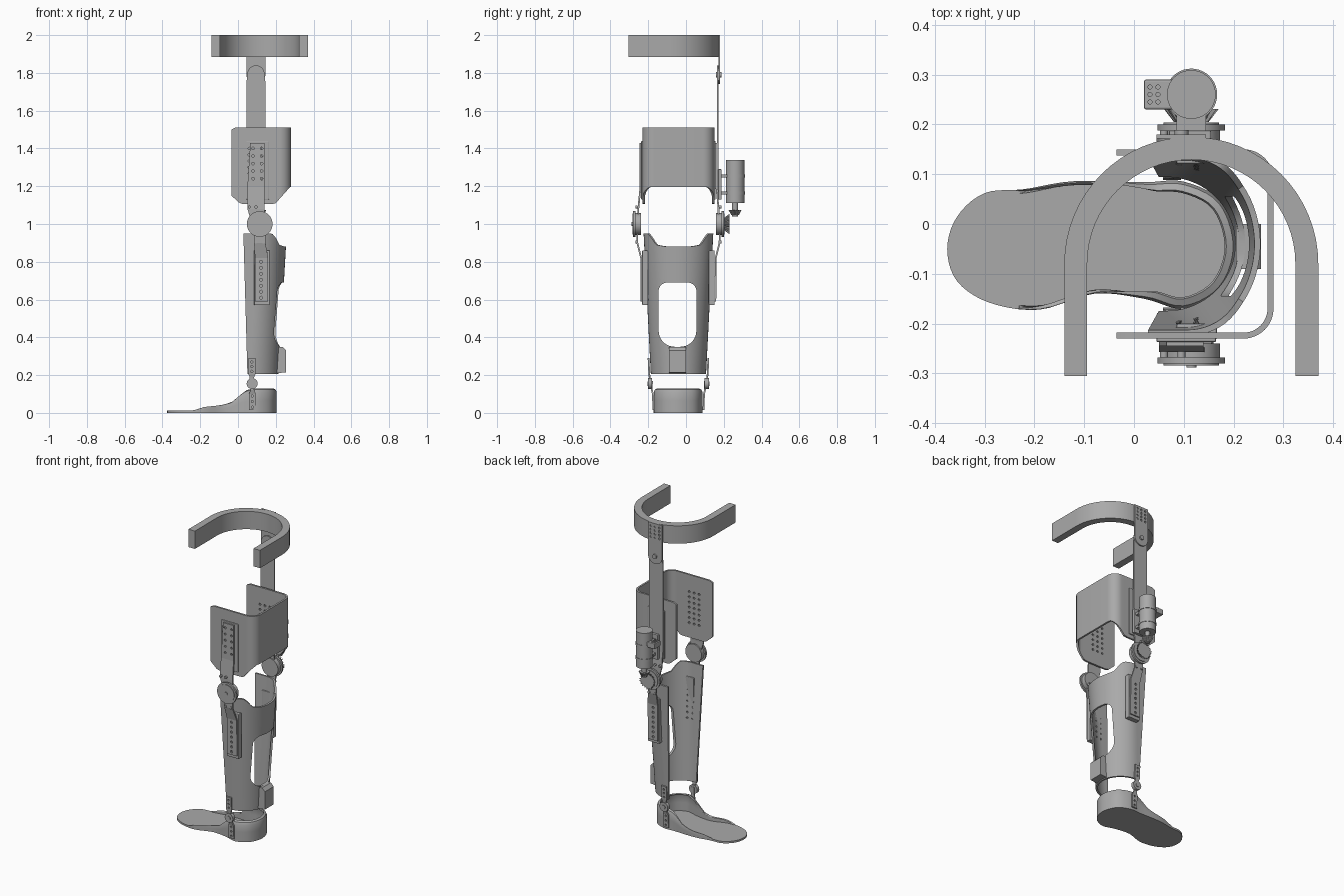
import bpy, bmesh, math
from mathutils import Vector, Matrix

if "Cube" in bpy.data.objects:
    bpy.data.objects.remove(bpy.data.objects["Cube"])

GREY = (0.4, 0.4, 0.4, 1)
grey = bpy.data.materials.new("plain grey")
grey.use_nodes = True
grey.diffuse_color = GREY
grey.node_tree.nodes["Principled BSDF"].inputs["Base Color"].default_value = GREY
MID = -0.04      # y of the leg's middle plane
KNEE_X = 0.115


def finish(name, bm):
    bmesh.ops.recalc_face_normals(bm, faces=bm.faces)
    return link(name, bm)


def link(name, bm):
    me = bpy.data.meshes.new(name)
    bm.to_mesh(me)
    bm.free()
    me.materials.append(grey)
    ob = bpy.data.objects.new(name, me)
    bpy.context.collection.objects.link(ob)
    return ob


def apply(ob, kind, **props):
    mod = ob.modifiers.new(kind, kind)
    for key, value in props.items():
        setattr(mod, key, value)
    select(ob)
    bpy.ops.object.modifier_apply(modifier=mod.name)


def select(ob):
    for o in bpy.context.selected_objects:
        o.select_set(False)
    ob.select_set(True)
    bpy.context.view_layer.objects.active = ob


def smooth(ob):
    select(ob)
    bpy.ops.object.shade_smooth_by_angle(angle=math.radians(35))
    return ob


def cut(ob, cutter):
    apply(ob, 'BOOLEAN', object=cutter, operation='DIFFERENCE', solver='EXACT')
    bpy.data.objects.remove(cutter)


def drill(ob, xs, z0, z1, count, r=0.007):
    bm = bmesh.new()
    for x in xs:
        for i in range(count):
            z = z0 + (z1 - z0) * i / max(count - 1, 1)
            m = Matrix.Translation((x, 0, z)) @ Matrix.Rotation(math.pi / 2, 4, 'X')
            bmesh.ops.create_cone(bm, cap_ends=True, segments=10, radius1=r,
                                  radius2=r, depth=1, matrix=m)
    cut(ob, finish("drill", bm))


def prism(name, pts, axis, a, b):
    """Extrude a 2D outline from a to b along an axis."""
    place = {'x': lambda p: (a, *p), 'y': lambda p: (p[0], a, p[1]), 'z': lambda p: (*p, a)}[axis]
    bm = bmesh.new()
    face = bm.faces.new([bm.verts.new(place(p)) for p in pts])
    new = bmesh.ops.extrude_face_region(bm, geom=[face])["geom"]
    move = Vector([(b - a) * (k == axis) for k in "xyz"])
    bmesh.ops.translate(bm, verts=[v for v in new if isinstance(v, bmesh.types.BMVert)], vec=move)
    return finish(name, bm)


def box(name, x, y, z, bevel=0.0):
    ob = prism(name, [(x[0], y[0]), (x[1], y[0]), (x[1], y[1]), (x[0], y[1])], 'z', *z)
    if bevel:
        apply(ob, 'BEVEL', width=bevel, segments=2)
    return ob


def cyl(name, at, axis, r1, depth, r2=None, teeth=0):
    """Cylinder, cone or toothed wheel centred at a point."""
    turn = Matrix.Rotation(math.pi / 2, 4, 'X') if axis == 'y' else Matrix()
    bm = bmesh.new()
    res = bmesh.ops.create_cone(bm, cap_ends=True, segments=teeth * 4 or 40, radius1=r1,
                                radius2=r1 if r2 is None else r2, depth=depth)
    for v in res["verts"]:
        if teeth and math.atan2(v.co.y, v.co.x) * teeth % math.tau > math.pi:
            v.co.xy *= 0.82
    bm.transform(Matrix.Translation(at) @ turn)
    return smooth(finish(name, bm))


def sheet(name, rows, thick):
    """Skin a grid of points and thicken it inward."""
    bm = bmesh.new()
    grid = [[bm.verts.new(p) for p in row] for row in rows]
    for a, b in zip(grid, grid[1:]):
        for i in range(len(a) - 1):
            bm.faces.new((a[i], a[i + 1], b[i + 1], b[i]))
    ob = link(name, bm)
    apply(ob, 'SOLIDIFY', thickness=thick, offset=-1)
    return ob


def strap(name, stations, side, thick=0.009):
    """Bent metal strip: stations are (z, distance from middle, x min, x max)."""
    rows = [[(x, MID + side * d, z) for x in ((x0, x1) if side < 0 else (x1, x0))]
            for z, d, x0, x1 in stations]
    return sheet(name, rows, thick)


def table(x, pts):
    if x <= pts[0][0]:
        return pts[0][1]
    for (a, fa), (b, fb) in zip(pts, pts[1:]):
        if x <= b:
            return fa + (fb - fa) * (x - a) / (b - a)
    return pts[-1][1]


def u_path(x0, x1, hw, rx, ry, n=12):
    """U-shaped plan, open toward -x, centred on y = 0."""
    side = [(x0 + (x1 - rx - x0) * i / n, -hw) for i in range(n)]
    arc = [(x1 - rx + rx * math.sin(t), -hw + ry - ry * math.cos(t))
           for t in (math.pi / 2 * i / n for i in range(n + 1))]
    half = side + arc
    back = [(x, -y) for x, y in reversed(half)]
    return half + (back[1:] if abs(half[-1][1]) < 1e-6 else back)


def shell(name, path_at, low, high, thick, rows=14):
    base = path_at(high[0][1])
    out = []
    for j in range(rows + 1):
        row = []
        for i, (x, _) in enumerate(base):
            a, b = table(x, low), table(x, high)
            z = a + (b - a) * j / rows
            px, py = path_at(z)[i]
            row.append((px, py + MID, z))
        out.append(row)
    return sheet(name, out, thick)


# Hip belt, opening toward the front
belt = u_path(-0.305 + 0.0, 0.175, 0.255, 0.255, 0.255, 16)
hip_belt = sheet("hip_belt", [[(KNEE_X - y, x, z) for x, y in belt] for z in (1.885, 2)], 0.046)
smooth(hip_belt)

# Thigh cuff with trimmed lower edge
thigh = shell("thigh_cuff", lambda z: u_path(-0.035, 0.28, 0.19, 0.06, 0.06),
              [(-0.035, 1.15), (0.015, 1.105), (0.195, 1.105), (0.275, 1.195)],
              [(-0.035, 1.5), (-0.02, 1.51)], 0.012)
drill(thigh, (0.06, 0.095, 0.13), 1.2, 1.4, 7)
smooth(thigh)


# Calf shell with rear window
def calf_path(z):
    f = (z - 0.2) / 0.7
    hw = 0.146 + 0.036 * f
    return u_path(0.05 - 0.02 * f, 0.215 + 0.04 * f, hw, 0.15, hw, 18)


calf = shell("calf_shell", calf_path, [(0, 0.205)],
             [(0.18, 0.95), (0.2, 0.93), (0.222, 0.89), (0.25, 0.88)], 0.012, 20)


def corner(cy, cz, r, start):
    return [(cy + r * math.cos(t), cz + r * math.sin(t))
            for t in (start + math.pi / 16 * i for i in range(9))]


window = (corner(0.01, 0.645, 0.045, 0) + corner(-0.1, 0.645, 0.045, math.pi / 2)
          + corner(-0.06, 0.435, 0.085, math.pi) + corner(-0.03, 0.435, 0.085, 1.5 * math.pi))
cut(calf, prism("window_cutter", window, 'x', 0.1, 0.4))
drill(calf, (0.09, 0.125), 0.6, 0.85, 8, 0.006)
smooth(calf)
prism("rear_bracket", [(0.205, 0.21), (0.255, 0.215), (0.255, 0.33), (0.235, 0.35), (0.205, 0.35)],
      'y', -0.09, 0.0)

# Foot plate and heel cup
plan = [Vector(p) for p in (
    (-0.375, -0.05), (-0.355, -0.115), (-0.29, -0.158), (-0.19, -0.172), (-0.08, -0.14),
    (0.02, -0.15), (0.1, -0.17), (0.175, -0.13), (0.205, -0.045), (0.175, 0.045),
    (0.1, 0.085), (0.02, 0.084), (-0.12, 0.086), (-0.22, 0.07), (-0.3, 0.062), (-0.355, 0.015))]
outline = []
for i in range(len(plan)):
    p0, p1, p2, p3 = (plan[(i + k) % len(plan)] for k in (-1, 0, 1, 2))
    for t in (0, 0.2, 0.4, 0.6, 0.8):
        outline.append(0.5 * (2 * p1 + (p2 - p0) * t + (2 * p0 - 5 * p1 + 4 * p2 - p3) * t * t
                              + (3 * p1 - p0 - 3 * p2 + p3) * t ** 3))
smooth(prism("foot_plate", outline, 'z', 0, 0.012))
heights = [(-0.24, 0.013), (-0.18, 0.032), (-0.1, 0.04), (-0.04, 0.055), (0.01, 0.1), (0.04, 0.12), (0.08, 0.13)]
rim = [p for p in outline if p.x > -0.24]
heel_mid = Vector((0.08, -0.043))
cup = []
for f, inset in ((0.05, 0), (0.5, 0), (0.85, 0), (0.95, 0.3), (1, 1)):
    cup.append([])
    for p in rim:
        h = table(p.x, heights)
        q = p + (heel_mid - p).normalized() * inset * 0.15 * h
        cup[-1].append((q.x, q.y, h * f))
smooth(sheet("heel_cup", cup, 0.008))

# Paired hinge struts on both sides of the leg
for s, label in ((-1, "front"), (1, "back")):
    def at(x, d, z):
        return (x, MID + s * d, z)

    def span(a, b):
        return tuple(sorted((MID + s * a, MID + s * b)))

    pad = box(label + "_thigh_pad", (0.045, 0.165), span(0.188, 0.197), (1.13, 1.44), 0.003)
    drill(pad, (0.06, 0.095, 0.13), 1.2, 1.4, 7)
    upper = strap(label + "_thigh_strap", [(0.98, 0.217, 0.08, 0.145), (1.08, 0.217, 0.05, 0.14),
                  (1.2, 0.205, 0.05, 0.14), (1.43, 0.205, 0.065, 0.14)], s)
    drill(upper, (0.08, 0.125), 1.24, 1.4, 5)
    lower = strap(label + "_calf_strap", [(0.59, 0.2, 0.09, 0.16), (0.82, 0.202, 0.09, 0.16),
                  (0.9, 0.222, 0.085, 0.145), (1.02, 0.225, 0.085, 0.145)], s)
    drill(lower, (0.122,), 0.61, 0.8, 7, 0.008)
    box(label + "_calf_pad", (0.085, 0.167), span(0.16, 0.192), (0.57, 0.86), 0.004)
    cyl(label + "_knee_hub", at(KNEE_X, 0.217, 1), 'y', 0.058, 0.035)
    cyl(label + "_knee_cap", at(KNEE_X, 0.234, 1), 'y', 0.068, 0.012)
    cyl(label + "_knee_ring", at(KNEE_X, 0.24, 1), 'y', 0.056, 0.008)
    cyl(label + "_knee_pin", at(KNEE_X, 0.243, 1), 'y', 0.01, 0.01)
    for x, z in ((0.06, 1.09), (0.095, 1.09), (0.095, 0.905), (0.135, 0.905)):
        cyl(label + "_knee_bolt", at(x, 0.222, z), 'y', 0.008, 0.012)
    ankle_low = strap(label + "_ankle_lower_strut", [(0.015, 0.137, 0.058, 0.094),
                      (0.1, 0.14, 0.058, 0.094), (0.12, 0.145, 0.066, 0.086), (0.17, 0.145, 0.066, 0.086)], s)
    drill(ankle_low, (0.076,), 0.03, 0.09, 3, 0.006)
    ankle_up = strap(label + "_ankle_upper_strut", [(0.14, 0.154, 0.062, 0.086), (0.19, 0.157, 0.062, 0.086),
                     (0.205, 0.159, 0.055, 0.092), (0.29, 0.163, 0.055, 0.092)], s)
    drill(ankle_up, (0.073,), 0.22, 0.27, 3, 0.006)
    cyl(label + "_ankle_hinge", at(0.075, 0.15, 0.155), 'y', 0.029, 0.022)
    cyl(label + "_ankle_pin", at(0.075, 0.152, 0.155), 'y', 0.012, 0.026)

# Hip strut: belt plate and long strap joined by a pivot
plate = [(0.145, 2), (0.045, 2)] + [(0.095 + 0.05 * math.cos(t), 1.79 + 0.05 * math.sin(t))
                                    for t in (math.pi + math.pi * i / 16 for i in range(17))]
belt_plate = prism("hip_belt_plate", plate, 'y', 0.172, 0.18)
drill(belt_plate, (0.065, 0.095, 0.125), 1.91, 1.98, 4)
long_strap = [(0.145, 1.18), (0.145, 1.75)] + [(0.095 + 0.045 * math.cos(t), 1.795 + 0.045 * math.sin(t))
              for t in (math.pi * i / 16 for i in range(17))] + [(0.045, 1.75), (0.045, 1.18)]
prism("hip_strap", long_strap, 'y', 0.164, 0.172)
cyl("hip_pivot", (0.095, 0.174, 1.79), 'y', 0.014, 0.03)

# Knee motor with clamps, terminal block and bevel gears
MOTOR_Y = 0.26
cyl("motor_body", (KNEE_X, MOTOR_Y, 1.225), 'z', 0.049, 0.23)
for z in (1.165, 1.255):
    cyl("motor_clamp", (KNEE_X, MOTOR_Y, z), 'z', 0.052, 0.016)
    box("motor_clamp_arm", (0.085, 0.145), (0.178, 0.225), (z - 0.008, z + 0.008))
box("motor_mount", (0.07, 0.155), (0.17, 0.188), (1.13, 1.29), 0.003)
box("terminal_block", (0.02, 0.08), (0.23, 0.29), (1.25, 1.285), 0.004)
for x in (0.032, 0.048):
    for y in (0.245, 0.26, 0.275):
        cyl("terminal_pin", (x, y, 1.288), 'z', 0.005, 0.008)
cyl("motor_shaft", (KNEE_X, MOTOR_Y, 1.085), 'z', 0.016, 0.09)
cyl("motor_gear", (KNEE_X, MOTOR_Y, 1.06), 'z', 0.02, 0.026, 0.034, 14)
cyl("knee_gear", (KNEE_X, 0.218, 1.0), 'y', 0.055, 0.026, 0.035, 20)
